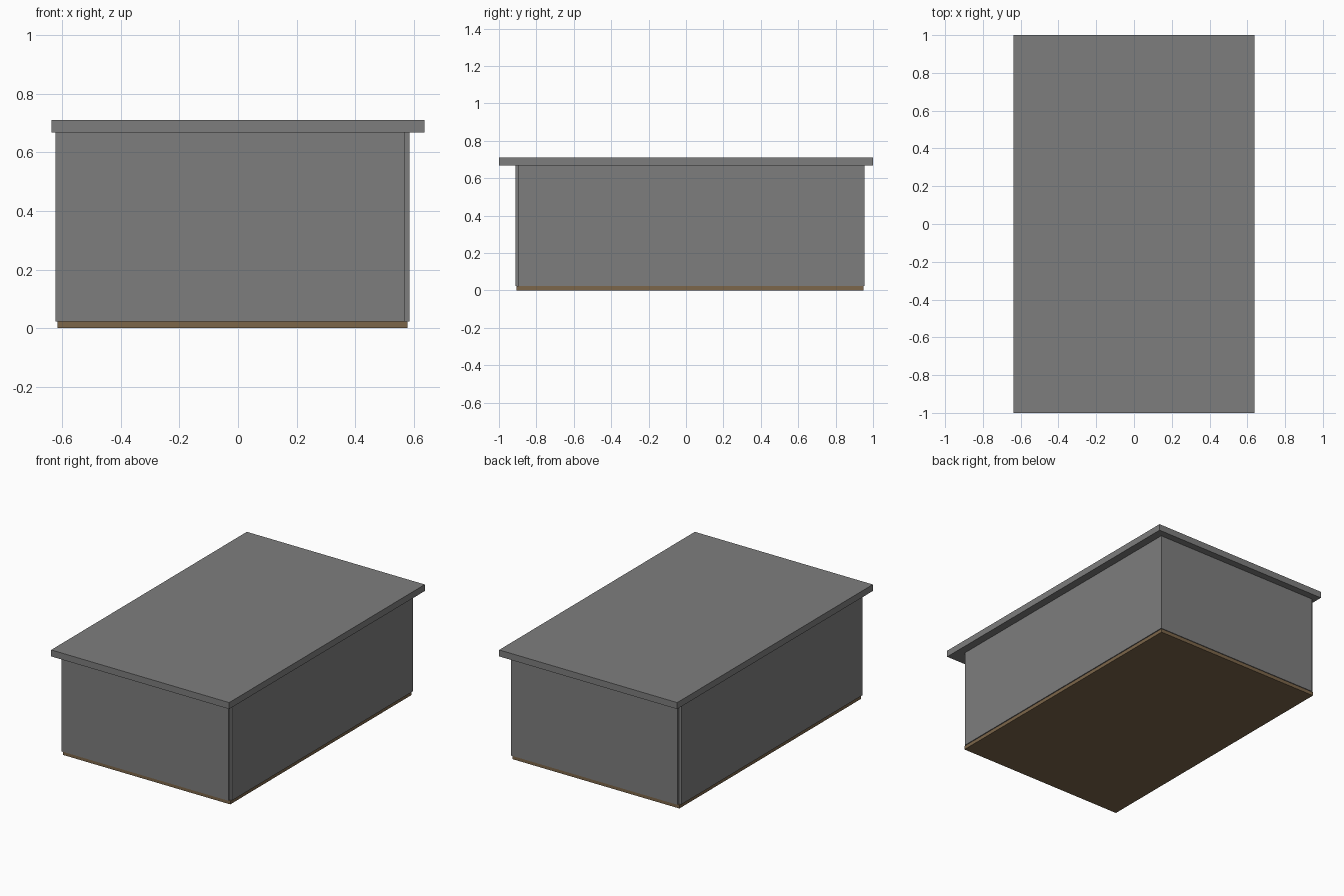
import bpy

if "Cube" in bpy.data.objects:
    bpy.data.objects.remove(bpy.data.objects["Cube"])

def material(name, color):
    m = bpy.data.materials.new(name)
    m.diffuse_color = (*color, 1)
    m.use_nodes = True
    m.node_tree.nodes["Principled BSDF"].inputs["Base Color"].default_value = m.diffuse_color
    return m

def box(name, x0, x1, y0, y1, z0, z1, mat):
    bpy.ops.mesh.primitive_cube_add(size=1, location=((x0+x1)/2, (y0+y1)/2, (z0+z1)/2))
    o = bpy.context.object
    o.name = name
    o.scale = (x1-x0, y1-y0, z1-z0)
    bpy.ops.object.transform_apply(location=False, rotation=False, scale=True)
    o.data.materials.append(mat)

def corner_walls(name, outline, z0, z1, mat):
    # L-shaped pair of walls extruded from its plan outline
    n = len(outline)
    verts = [(x, y, z) for z in (z0, z1) for x, y in outline]
    faces = [tuple(reversed(range(n))), tuple(range(n, 2*n))]
    faces += [(i, (i+1) % n, (i+1) % n + n, i+n) for i in range(n)]
    me = bpy.data.meshes.new(name)
    me.from_pydata(verts, [], faces)
    me.materials.append(mat)
    o = bpy.data.objects.new(name, me)
    bpy.context.collection.objects.link(o)

brown = material("brown_board", (0.2, 0.132, 0.068))
grey = material("dark_grey", (0.208, 0.208, 0.208))

# Floor board
box("floor", -0.617, 0.579, -0.906, 0.949, 0, 0.023, brown)

# Two L-shaped wall pairs, leaving small notches at front right and back left
t = 0.016
xl, xr, yf, yb = -0.623, 0.585, -0.912, 0.954
corner_walls("front_left_walls",
             [(xl, yf), (xr-t, yf), (xr-t, yf+t), (xl+t, yf+t), (xl+t, yb-t), (xl, yb-t)],
             0.023, 0.668, grey)
corner_walls("back_right_walls",
             [(xr, yb), (xl+t, yb), (xl+t, yb-t), (xr-t, yb-t), (xr-t, yf+t), (xr, yf+t)],
             0.023, 0.668, grey)

# Flat overhanging roof
box("roof", -0.637, 0.637, -1, 1, 0.668, 0.71, grey)
